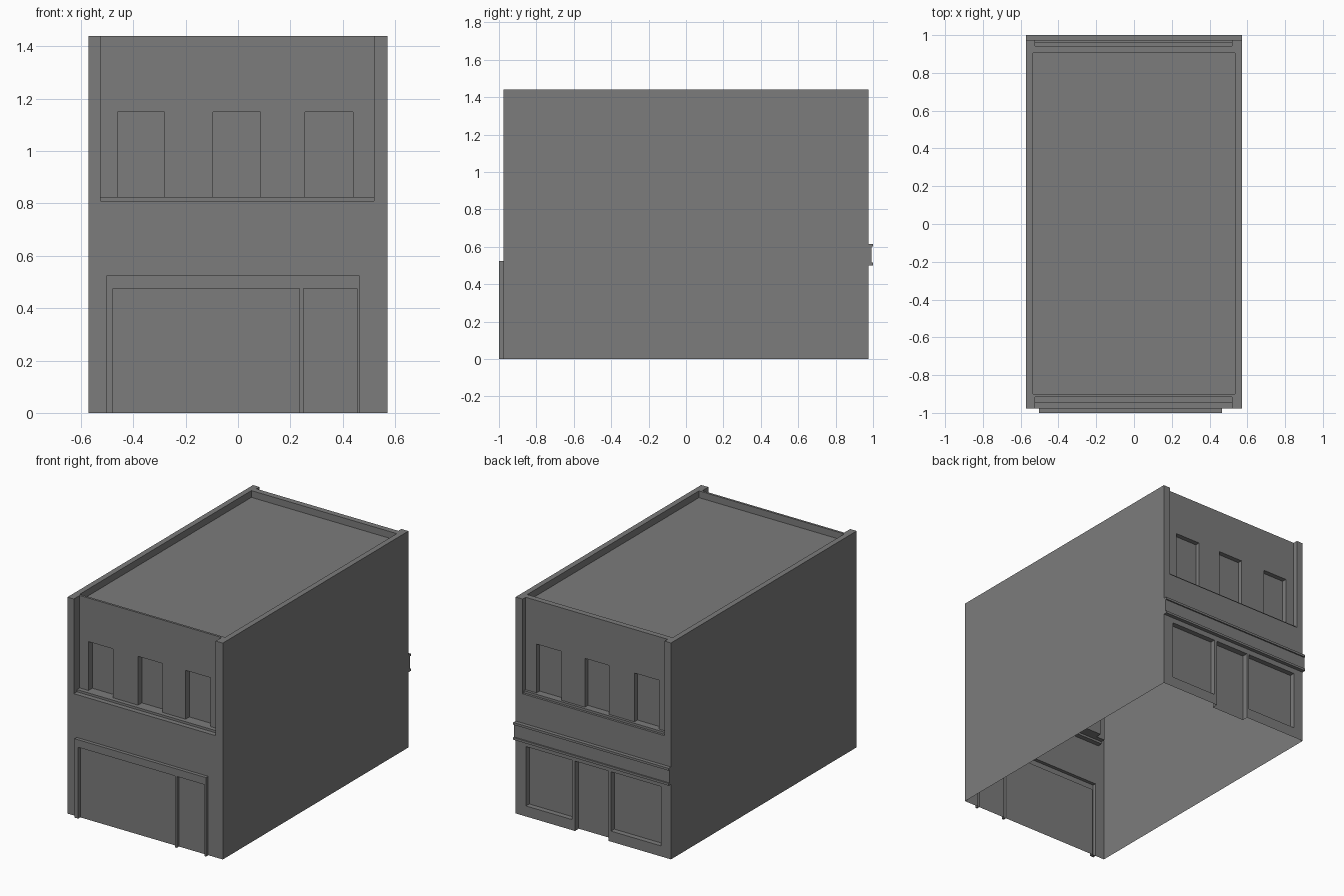
import bpy, bmesh
from mathutils import Vector

cube = bpy.data.objects.get("Cube")
if cube:
    bpy.data.objects.remove(cube)

grey = bpy.data.materials.new("plain_grey")
grey.use_nodes = True
colour = (0.2, 0.2, 0.2, 1)
grey.diffuse_color = colour
grey.node_tree.nodes["Principled BSDF"].inputs["Base Color"].default_value = colour

HALF_W, FRONT, BACK, TOP = 0.572, -0.977, 0.975, 1.44


def relief(name, u_range, v_range, patches, place, outward):
    """Stepped sheet: patches (u0, u1, v0, v1, depth) overpaint each other.
    Positive depth is sunk, negative stands proud, None is a gap."""
    us = sorted({*u_range, *(u for p in patches for u in p[:2])})
    vs = sorted({*v_range, *(v for p in patches for v in p[2:4])})

    def depth(i, j):
        if not (0 <= i < len(us) - 1 and 0 <= j < len(vs) - 1):
            return "outside"
        u, v = (us[i] + us[i + 1]) / 2, (vs[j] + vs[j + 1]) / 2
        d = 0
        for u0, u1, v0, v1, pd in patches:
            if u0 < u < u1 and v0 < v < v1:
                d = pd
        return d

    bm = bmesh.new()

    def quad(*pts):
        return bm.faces.new([bm.verts.new(place(*p)) for p in pts])

    def step(a, b, p, q):
        # riser between two neighbouring cells
        if a == "outside":
            a, b = b, a
        if a is None or b is None or a == "outside":
            return
        if b == "outside":
            if a >= 0:
                return
            b = 0
        if a != b:
            quad((*p, a), (*q, a), (*q, b), (*p, b))

    for i in range(len(us)):
        for j in range(len(vs)):
            d = depth(i, j)
            if d not in (None, "outside"):
                quad((us[i], vs[j], d), (us[i + 1], vs[j], d),
                     (us[i + 1], vs[j + 1], d), (us[i], vs[j + 1], d))
            if j < len(vs) - 1:
                step(depth(i - 1, j), d, (us[i], vs[j]), (us[i], vs[j + 1]))
            if i < len(us) - 1:
                step(depth(i, j - 1), d, (us[i], vs[j]), (us[i + 1], vs[j]))

    bmesh.ops.remove_doubles(bm, verts=bm.verts, dist=0.0005)
    bmesh.ops.recalc_face_normals(bm, faces=bm.faces)
    facing = sum((f.normal * f.calc_area() for f in bm.faces), Vector())
    if facing.dot(Vector(outward)) < 0:
        bmesh.ops.reverse_faces(bm, faces=bm.faces)
    bmesh.ops.dissolve_limit(bm, angle_limit=0.01, verts=bm.verts, edges=bm.edges)
    mesh = bpy.data.meshes.new(name)
    bm.to_mesh(mesh)
    bm.free()
    mesh.materials.append(grey)
    obj = bpy.data.objects.new(name, mesh)
    bpy.context.collection.objects.link(obj)


WIDTH, HEIGHT = (-HALF_W, HALF_W), (0, TOP)
BAY = (-0.525, 0.52)
WINDOWS = [(-0.46, -0.28), (-0.095, 0.085), (0.255, 0.44)]


def upper_floor(recess, sill, glass):
    # recessed bay open at the top, sill step, three sunk windows
    return ([(*BAY, 0.81, TOP, recess), (*BAY, 0.81, 0.825, sill)]
            + [(*w, 0.825, 1.15, glass) for w in WINDOWS])


# Front: wide door and small door in a raised frame
front = upper_floor(0.062, 0.033, 0.102) + [
    (-0.503, 0.465, 0, 0.525, FRONT + 1),
    (-0.477, 0.235, 0, 0.475, 0),
    (0.25, 0.455, 0, 0.475, 0)]
front[-3] = (*front[-3][:4], -(FRONT + 1))
relief("front_wall", WIDTH, HEIGHT, front,
       lambda x, z, d: (x, FRONT + d, z), (0, -1, 0))

# Back: two display windows, sunk doorway, lipped cornice band
back = upper_floor(0.032, 0.015, 0.064) + [
    (0.155, 0.495, 0.07, 0.465, 0.035),
    (-0.5, -0.13, 0.07, 0.465, 0.035),
    (-0.113, 0.135, 0, 0.465, 0.04),
    (*WIDTH, 0.5, 0.615, BACK - 1),
    (*WIDTH, 0.515, 0.6, -0.016)]
relief("back_wall", WIDTH, HEIGHT, back,
       lambda x, z, d: (x, BACK - d, z), (0, 1, 0))

# Plain side walls
for name, s in (("left_wall", 1), ("right_wall", -1)):
    relief(name, (FRONT, BACK), HEIGHT, [],
           lambda y, z, d: (s * HALF_W, y, z), (s, 0, 0))

# Parapet cap with notches over the bays, and the sunken roof deck
roof = [(*BAY, FRONT, FRONT + 0.062, None),
        (*BAY, BACK - 0.032, BACK, None),
        (-0.535, 0.535, -0.9, 0.905, 0.045)]
relief("parapet_and_roof", WIDTH, (FRONT, BACK), roof,
       lambda x, y, d: (x, y, TOP - d), (0, 0, 1))
